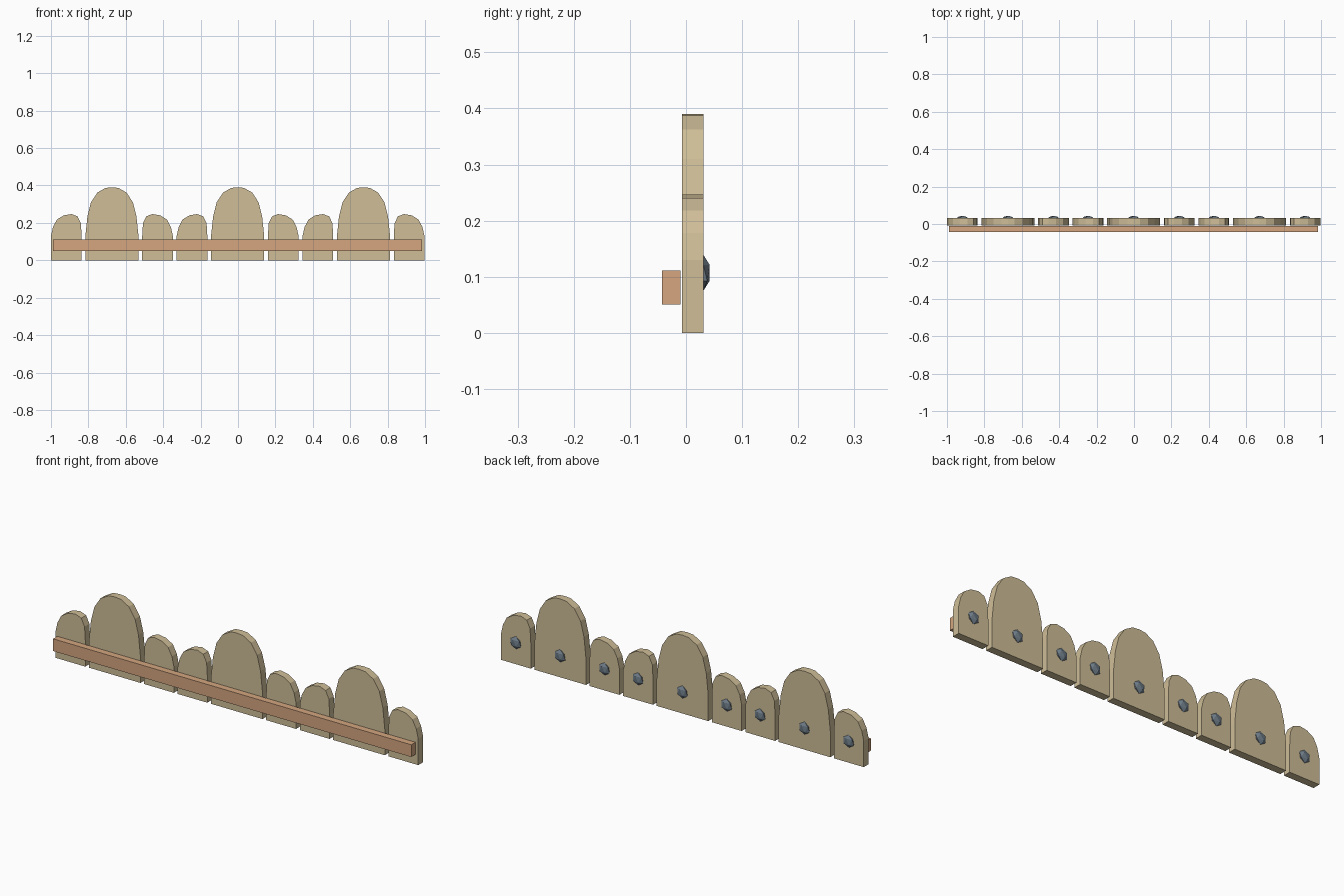
import bpy, bmesh
from mathutils import Matrix

if "Cube" in bpy.data.objects:
    bpy.data.objects.remove(bpy.data.objects["Cube"])


def material(name, rgb):
    m = bpy.data.materials.new(name)
    m.diffuse_color = (*rgb, 1)
    m.use_nodes = True
    m.node_tree.nodes["Principled BSDF"].inputs["Base Color"].default_value = m.diffuse_color
    return m


WOOD = material("pale wood", (0.62, 0.51, 0.31))
RAIL = material("reddish wood", (0.66, 0.38, 0.215))
METAL = material("grey metal", (0.16, 0.205, 0.25))
FRONT, BACK = -0.007, 0.031


def finish(name, bm, mat):
    bmesh.ops.recalc_face_normals(bm, faces=bm.faces)
    me = bpy.data.meshes.new(name)
    bm.to_mesh(me)
    bm.free()
    me.materials.append(mat)
    ob = bpy.data.objects.new(name, me)
    bpy.context.collection.objects.link(ob)
    return ob


def picket(name, cx, profile, flip=1):
    # outline in the xz plane, pushed back to the board thickness
    bm = bmesh.new()
    face = bm.faces.new([bm.verts.new((cx + flip * x, FRONT, z)) for x, z in profile])
    ext = bmesh.ops.extrude_face_region(bm, geom=[face])
    verts = [v for v in ext["geom"] if isinstance(v, bmesh.types.BMVert)]
    bmesh.ops.translate(bm, verts=verts, vec=(0, BACK - FRONT, 0))
    finish(name, bm, WOOD)


def bolt(name, cx):
    # flattened faceted knob, half sunk into the back of the board
    bm = bmesh.new()
    bmesh.ops.create_icosphere(bm, subdivisions=1, radius=1)
    bm.transform(Matrix.Translation((cx, BACK, 0.107)) @ Matrix.Diagonal((0.032, 0.013, 0.032, 1)))
    finish(name, bm, METAL)


# half outline of the tall board, mirrored
half = [(0.142, 0), (0.142, 0.13), (0.131, 0.235), (0.112, 0.31),
        (0.078, 0.362), (0.034, 0.387)]
TALL = half + [(0, 0.39)] + [(-x, z) for x, z in reversed(half)]
# short board, its peak leaning toward the tall one (+x)
SHORT = [(0.082, 0), (0.082, 0.13), (0.078, 0.198), (0.06, 0.235), (0.028, 0.247),
         (-0.014, 0.24), (-0.05, 0.218), (-0.071, 0.178), (-0.082, 0.13), (-0.082, 0)]

# three groups of short, tall, short
for g, gx in enumerate((-0.674, -0.002, 0.671)):
    for label, dx, prof, flip in (("short_left", -0.244, SHORT, 1),
                                  ("tall", 0, TALL, 1),
                                  ("short_right", 0.244, SHORT, -1)):
        picket(f"{label}_picket_{g}", gx + dx, prof, flip)
        bolt(f"{label}_bolt_{g}", gx + dx)

# long front rail
bm = bmesh.new()
bmesh.ops.create_cube(bm, size=1)
bm.transform(Matrix.Translation((-0.002, -0.0265, 0.081)) @ Matrix.Diagonal((1.972, 0.033, 0.061, 1)))
finish("front_rail", bm, RAIL)
